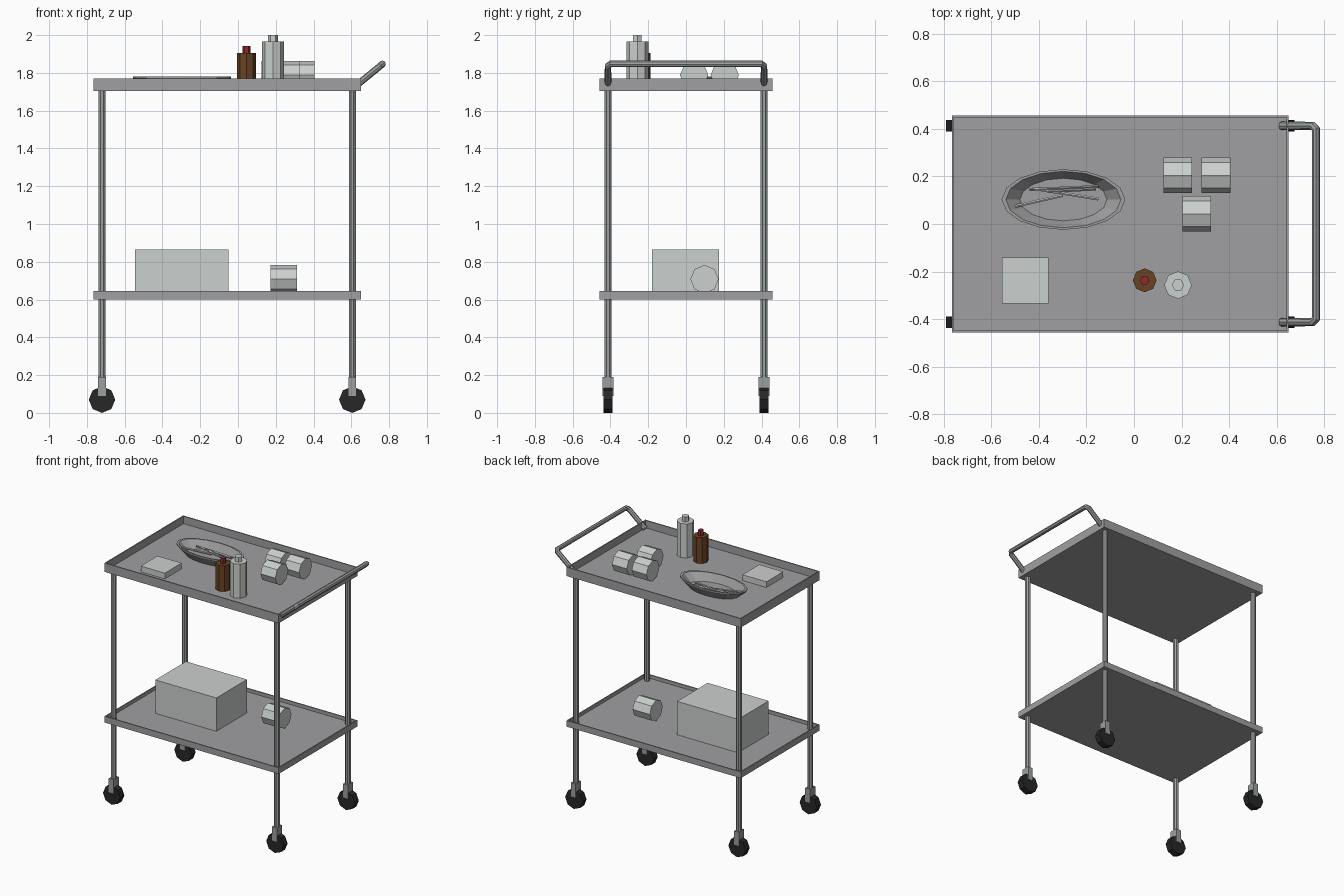
import bpy, bmesh, math
from mathutils import Vector, Matrix

cube = bpy.data.objects.get("Cube")
if cube:
    bpy.data.objects.remove(cube, do_unlink=True)


def material(name, r, g, b):
    m = bpy.data.materials.new(name)
    m.use_nodes = True
    m.diffuse_color = (r, g, b, 1)
    m.node_tree.nodes["Principled BSDF"].inputs["Base Color"].default_value = (r, g, b, 1)
    return m


TRAY = material("tray grey", .35, .35, .36)
STEEL = material("tube steel", .33, .35, .35)
WHITE = material("off white", .60, .63, .61)
BLACK = material("rubber black", .02, .02, .02)
BROWN = material("bottle brown", .14, .055, .018)
RED = material("cap red", .30, .02, .025)


def finish(name, bm, mat):
    bmesh.ops.recalc_face_normals(bm, faces=bm.faces)
    mesh = bpy.data.meshes.new(name)
    bm.to_mesh(mesh)
    bm.free()
    mesh.materials.append(mat)
    ob = bpy.data.objects.new(name, mesh)
    bpy.context.collection.objects.link(ob)
    return ob


def box(name, lo, hi, mat):
    lo, hi = Vector(lo), Vector(hi)
    bm = bmesh.new()
    m = Matrix.Translation((lo + hi) / 2) @ Matrix.Diagonal((hi - lo).to_4d())
    bmesh.ops.create_cube(bm, size=1, matrix=m)
    return finish(name, bm, mat)


def rod(name, a, b, r, mat, sides=8, turn=0):
    a, b = Vector(a), Vector(b)
    d = b - a
    bm = bmesh.new()
    m = (Matrix.Translation((a + b) / 2) @ d.to_track_quat("Z", "Y").to_matrix().to_4x4()
         @ Matrix.Rotation(turn, 4, "Z"))
    bmesh.ops.create_cone(bm, cap_ends=True, segments=sides, radius1=r, radius2=r,
                          depth=d.length, matrix=m)
    return finish(name, bm, mat)


def lathe(name, centre, profile, mat, sides=8, squash=1):
    """Stack rings of (radius, z) around a vertical axis and cap both ends."""
    bm = bmesh.new()
    rings = []
    for r, z in profile:
        angles = [2 * math.pi * i / sides for i in range(sides)]
        rings.append([bm.verts.new((centre[0] + r * math.cos(t),
                                    centre[1] + r * squash * math.sin(t), z)) for t in angles])
    for low, high in zip(rings, rings[1:]):
        for i in range(sides):
            j = (i + 1) % sides
            bm.faces.new((low[i], low[j], high[j], high[i]))
    bm.faces.new(rings[0])
    bm.faces.new(rings[-1])
    return finish(name, bm, mat)


def tray(name, bottom, top, floor):
    ob = box(name, (-.765, -.457, bottom), (.65, .457, top), TRAY)
    bm = bmesh.new()
    bm.from_mesh(ob.data)
    bm.normal_update()
    face = max(bm.faces, key=lambda f: f.calc_center_median().z)
    bmesh.ops.inset_region(bm, faces=[face], thickness=.012)
    rim_loop = bmesh.ops.extrude_discrete_faces(bm, faces=[face])["faces"][0]
    low = rim_loop.verts[:]
    bmesh.ops.translate(bm, verts=low, vec=(0, 0, floor - top))
    bm.to_mesh(ob.data)
    bm.free()


UPPER, LOWER = 1.715, .62
tray("upper_tray", 1.705, 1.77, UPPER)
tray("lower_tray", .6, .645, LOWER)

# Legs with casters
for side, x in (("right", -.72), ("left", .605)):
    for end, y in (("front", -.413), ("back", .413)):
        tag = f"{end}_{side}"
        rod(f"leg_{tag}", (x, y, .15), (x, y, 1.712), .02, STEEL, turn=math.pi / 8)
        box(f"fork_{tag}", (x - .02, y - .03, .09), (x + .02, y + .03, .19), STEEL)
        rod(f"wheel_{tag}", (x, y - .024, .07), (x, y + .024, .07), .07, BLACK)

# Push handle: one bent tube
points = [(.62, -.413, 1.728), (.752, -.413, 1.836), (.766, -.398, 1.848)]
points += [(x, -y, z) for x, y, z in reversed(points)]
curve = bpy.data.curves.new("push_handle", "CURVE")
curve.dimensions = "3D"
curve.bevel_depth = .018
curve.bevel_resolution = 2
curve.use_fill_caps = True
spline = curve.splines.new("POLY")
spline.use_smooth = False
spline.points.add(len(points) - 1)
for p, co in zip(spline.points, points):
    p.co = (*co, 1)
curve.materials.append(STEEL)
bpy.context.collection.objects.link(bpy.data.objects.new("push_handle", curve))

# Bottles
lathe("brown_bottle", (.045, -.237), [(.05, UPPER), (.05, 1.905)], BROWN)
lathe("brown_bottle_cap", (.045, -.237), [(.02, 1.90), (.02, 1.942)], RED, 6)
lathe("white_bottle", (.185, -.257), [(.058, UPPER), (.058, 1.965)], WHITE)
lathe("white_bottle_cap", (.185, -.257), [(.026, 1.96), (.026, 2.0)], WHITE, 6)

# Rolls lying on their sides
for i, (x, y, z) in enumerate([(.185, .205, 1.788), (.345, .205, 1.788),
                               (.265, .043, 1.788), (.243, .098, .708)]):
    h = .07 if z < 1 else .06
    rod(f"roll_{i + 1}", (x - h, y, z), (x + h, y, z), .075, WHITE)

# Boxes
box("folded_pad", (-.555, -.335, UPPER), (-.36, -.14, 1.757), WHITE)
box("storage_box", (-.545, -.18, LOWER), (-.05, .175, .865), WHITE)

# Oval dish, wall folded over the rim to an inner floor
lathe("oval_dish", (-.297, .103),
      [(.19, UPPER), (.26, 1.772), (.26, 1.78), (.242, 1.78), (.183, 1.726)],
      TRAY, 16, .49)

# Slim instruments in the dish
for i, (x1, y1, x2, y2) in enumerate([(-.5, .075, -.3, .12), (-.44, .145, -.15, .158),
                                      (-.43, .15, -.15, .105), (-.36, .137, -.16, .147)]):
    rod(f"instrument_{i + 1}", (x1, y1, 1.752), (x2, y2, 1.738), .007, WHITE if i % 2 == 0 else STEEL, 6)
